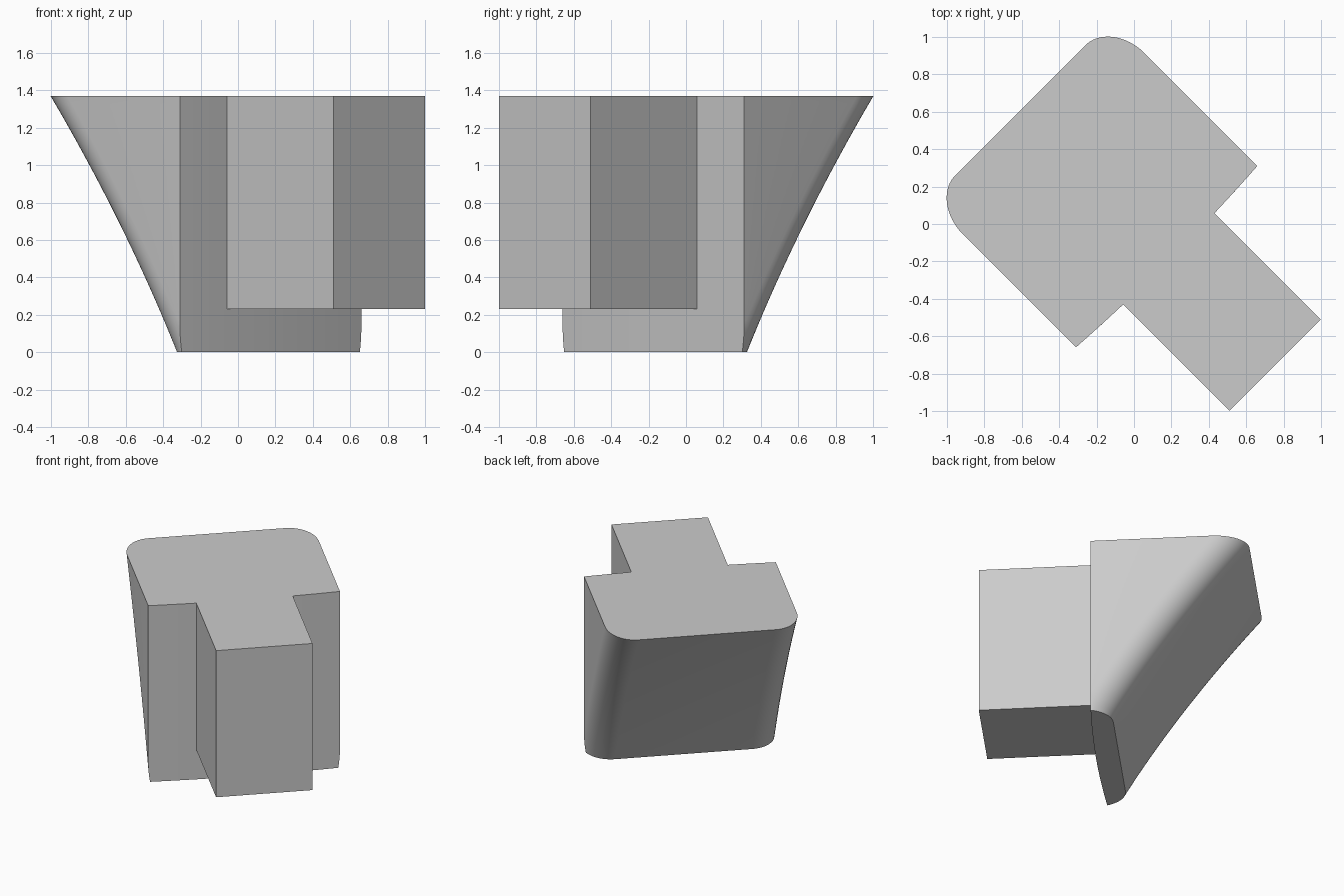
import bpy, bmesh, math
from mathutils import Matrix

if "Cube" in bpy.data.objects:
    bpy.data.objects.remove(bpy.data.objects["Cube"])

H = 1.37            # total height
HALF = 0.686        # half width of the body
R = 0.195           # radius of the rounded rear edges
FRONT = 0.247       # front corner position along the depth axis
TURN = Matrix.Rotation(math.radians(-45), 4, 'Z')


def front(v):
    """Slightly bulged front face."""
    return FRONT + 0.022 * (1 - (v / HALF) ** 2)


def half_ring(z):
    """Half section: rear centre line to front corner, then along the front."""
    slope = 0.57 + 0.194 * z
    back = 0.103 - 0.57 * z - 0.097 * z * z
    ru = R * math.sqrt(1 + slope * slope)
    cu = back + ru
    end = math.pi / 2
    if cu > FRONT:
        end = math.acos((cu - FRONT) / ru)
    pts = []
    for i in range(13):
        t = end * i / 12
        pts.append((cu - ru * math.cos(t), HALF - R + R * math.sin(t)))
    edge = pts[-1][1]
    for i in range(8):
        v = edge * (1 - i / 8)
        pts.append((front(v), v))
    return pts


def ring(z):
    half = half_ring(z)
    mirrored = [(u, -v) for u, v in reversed(half)]
    return [(u, v, z) for u, v in half + [(front(0), 0)] + mirrored]


def finish(name, bm):
    bmesh.ops.remove_doubles(bm, verts=bm.verts, dist=1e-5)
    bmesh.ops.recalc_face_normals(bm, faces=bm.faces)
    bm.transform(TURN)
    me = bpy.data.meshes.new(name)
    bm.to_mesh(me)
    bm.free()
    ob = bpy.data.objects.new(name, me)
    bpy.context.collection.objects.link(ob)
    return ob


# Wedge body: lofted sections with concave sloping back
bm = bmesh.new()
N = 32
rings = [[bm.verts.new(p) for p in ring(H * i / N)] for i in range(N + 1)]
for a, b in zip(rings, rings[1:]):
    for j in range(len(a)):
        k = (j + 1) % len(a)
        bm.faces.new((a[j], a[k], b[k], b[j]))
bm.faces.new(rings[0][::-1])
bm.faces.new(rings[-1])
body = finish("wedge_body", bm)

# Square block projecting from the front
bm = bmesh.new()
x0, x1, z0 = 0.12, 1.068, 0.23
bmesh.ops.create_cube(bm, size=1, matrix=Matrix.Translation(((x0 + x1) / 2, 0, (z0 + H) / 2))
                      @ Matrix.Diagonal((x1 - x0, 0.69, H - z0, 1)))
block = finish("front_block", bm)

# Merge both into one solid
mod = body.modifiers.new("join_block", 'BOOLEAN')
mod.operation = 'UNION'
mod.solver = 'EXACT'
mod.object = block
bpy.context.view_layer.objects.active = body
body.select_set(True)
bpy.ops.object.modifier_apply(modifier=mod.name)
bpy.data.objects.remove(block)
bpy.ops.object.shade_smooth_by_angle(angle=math.radians(30))
